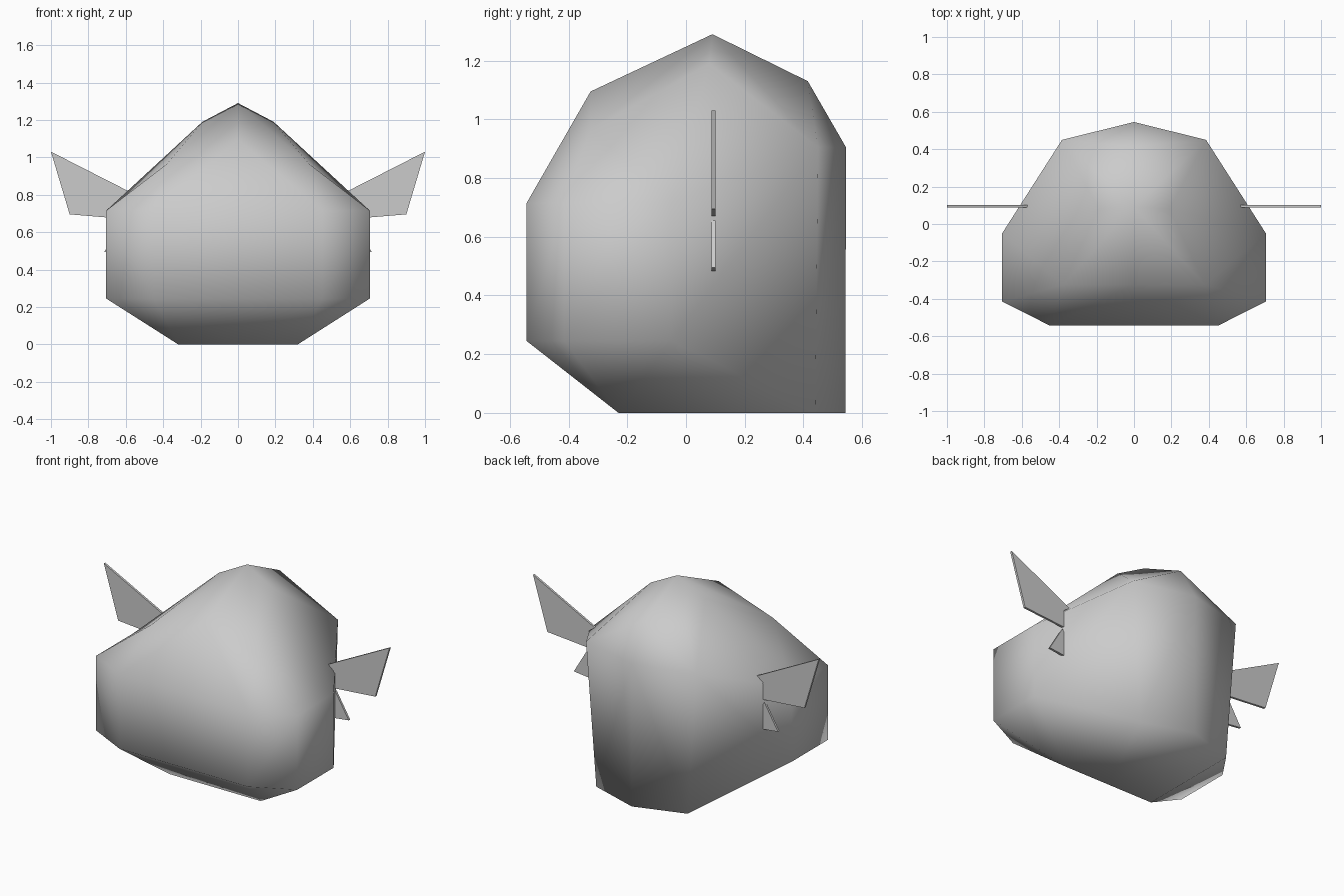
import bpy, bmesh

if "Cube" in bpy.data.objects:
    bpy.data.objects.remove(bpy.data.objects["Cube"])

grey = bpy.data.materials.new("plain grey")
grey.diffuse_color = (0.6, 0.6, 0.6, 1)
grey.use_nodes = True
grey.node_tree.nodes["Principled BSDF"].inputs["Base Color"].default_value = grey.diffuse_color


def finish(name, bm, smooth, mirror_centre=False):
    """Turn a bmesh into a mirrored object."""
    bmesh.ops.recalc_face_normals(bm, faces=bm.faces)
    for f in bm.faces:
        f.smooth = smooth
    me = bpy.data.meshes.new(name)
    bm.to_mesh(me)
    bm.free()
    me.materials.append(grey)
    ob = bpy.data.objects.new(name, me)
    bpy.context.collection.objects.link(ob)
    mod = ob.modifiers.new("mirror", 'MIRROR')
    mod.use_clip = mirror_centre
    mod.use_mirror_merge = mirror_centre
    return ob


# Body: right half as a coarse cage, mirrored across x
points = {
    # crown
    'A': (0, 0.09, 1.29), 'B': (0.19, 0.08, 1.19),
    'C': (0, -0.325, 1.095), 'D': (0.38, -0.325, 0.965),
    'E': (0, 0.415, 1.13), 'F': (0.385, 0.45, 0.905), 'G': (0, 0.545, 0.905),
    # upper rim of the sides and front
    'H': (0.705, -0.05, 0.715), 'I': (0.705, -0.415, 0.715),
    'J': (0.45, -0.543, 0.715), 'K': (0, -0.543, 0.715),
    # lower rim of the sides and front
    'h': (0.705, -0.05, 0.245), 'i': (0.705, -0.415, 0.245),
    'j': (0.45, -0.543, 0.245), 'k': (0, -0.543, 0.245),
    # base
    'g': (0, 0.543, 0), 'f': (0.32, 0.44, 0),
    'd': (0.32, -0.23, 0), 'c': (0, -0.23, 0),
}
faces = ("ABDC AEFB BFHD EGF CDJK DHI DIJ "      # crown and shoulders
         "HIih IJji JKkj GgfF FfhH "             # walls
         "hfd hdi idj jdck fgcd").split()        # underside
bm = bmesh.new()
verts = {n: bm.verts.new(p) for n, p in points.items()}
for f in faces:
    bm.faces.new([verts[n] for n in f])
finish("body", bm, True, True)


# Side fins: thin flat plates
def fin(name, outline, y0=0.087, thick=0.014):
    bm = bmesh.new()
    face = bm.faces.new([bm.verts.new((x, y0, z)) for x, z in outline])
    new = bmesh.ops.extrude_face_region(bm, geom=[face])['geom']
    bmesh.ops.translate(bm, vec=(0, thick, 0),
                        verts=[v for v in new if isinstance(v, bmesh.types.BMVert)])
    finish(name, bm, False)


fin("upper_fins", [(1.0, 1.03), (0.9, 0.695), (0.575, 0.668), (0.61, 0.78), (0.568, 0.81)])
fin("lower_fins", [(0.62, 0.655), (0.715, 0.495), (0.58, 0.48), (0.575, 0.59)])
